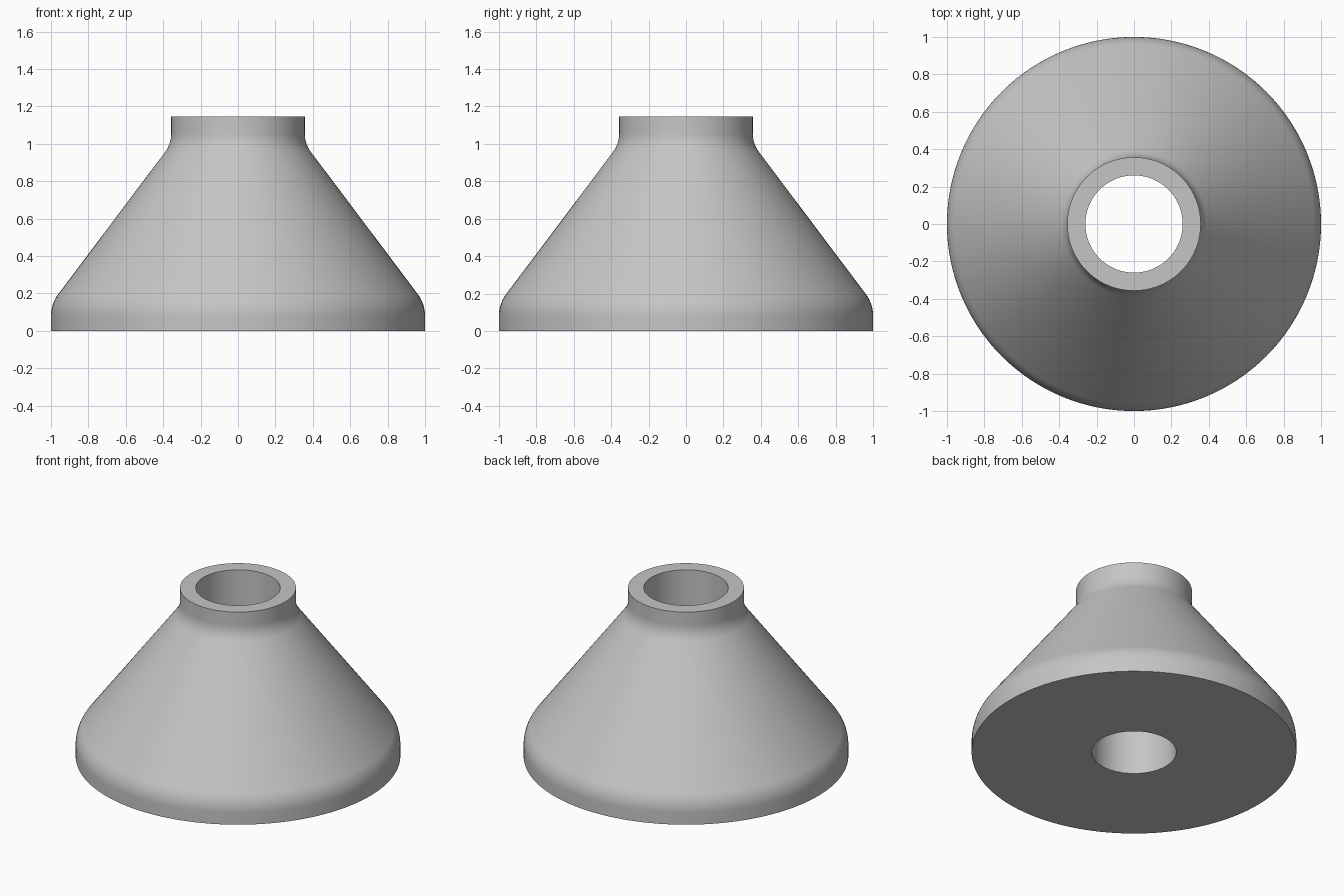
import bpy, bmesh, math
from mathutils import Vector

if "Cube" in bpy.data.objects:
    bpy.data.objects.remove(bpy.data.objects["Cube"], do_unlink=True)

SEGMENTS = 128


def fillet(prev, corner, nxt, tangent, steps=8):
    """Points of a round arc replacing a profile corner."""
    a, c, b = Vector(prev), Vector(corner), Vector(nxt)
    u, v = (a - c).normalized(), (b - c).normalized()
    half = u.angle(v) / 2
    radius = tangent * math.tan(half)
    centre = c + (u + v).normalized() * tangent / math.cos(half)
    start, end = c + u * tangent - centre, c + v * tangent - centre
    return [centre + (start.lerp(end, i / steps)).normalized() * radius
            for i in range(steps + 1)]


# Half section as radius and height
bore, neck, base, height = 0.26, 0.357, 1.0, 1.145
shoulder, throat = (base, 0.145), (neck, 1.0)
profile = [(bore, 0), (base, 0)]
profile += fillet((base, 0), shoulder, throat, 0.065)
profile += fillet(shoulder, throat, (neck, height), 0.055)
profile += [(neck, height), (bore, height)]

# Revolve the closed section around the vertical axis
bm = bmesh.new()
ring = [bm.verts.new((r, 0, z)) for r, z in profile]
edges = [bm.edges.new((ring[i - 1], ring[i])) for i in range(len(ring))]
bmesh.ops.spin(bm, geom=ring + edges, cent=(0, 0, 0), axis=(0, 0, 1),
               angle=math.tau, steps=SEGMENTS, use_merge=True)
bmesh.ops.remove_doubles(bm, verts=bm.verts, dist=1e-5)
bmesh.ops.recalc_face_normals(bm, faces=bm.faces)
mesh = bpy.data.meshes.new("conical_hub")
bm.to_mesh(mesh)
bm.free()

# Plain grey finish
grey = bpy.data.materials.new("light_grey")
grey.use_nodes = True
colour = (0.56, 0.56, 0.56, 1)
grey.diffuse_color = colour
for node in grey.node_tree.nodes:
    if node.type == "BSDF_PRINCIPLED":
        node.inputs["Base Color"].default_value = colour
mesh.materials.append(grey)

hub = bpy.data.objects.new("conical_hub", mesh)
bpy.context.collection.objects.link(hub)
bpy.ops.object.select_all(action="DESELECT")
hub.select_set(True)
bpy.context.view_layer.objects.active = hub
bpy.ops.object.shade_smooth_by_angle(angle=math.radians(30))
